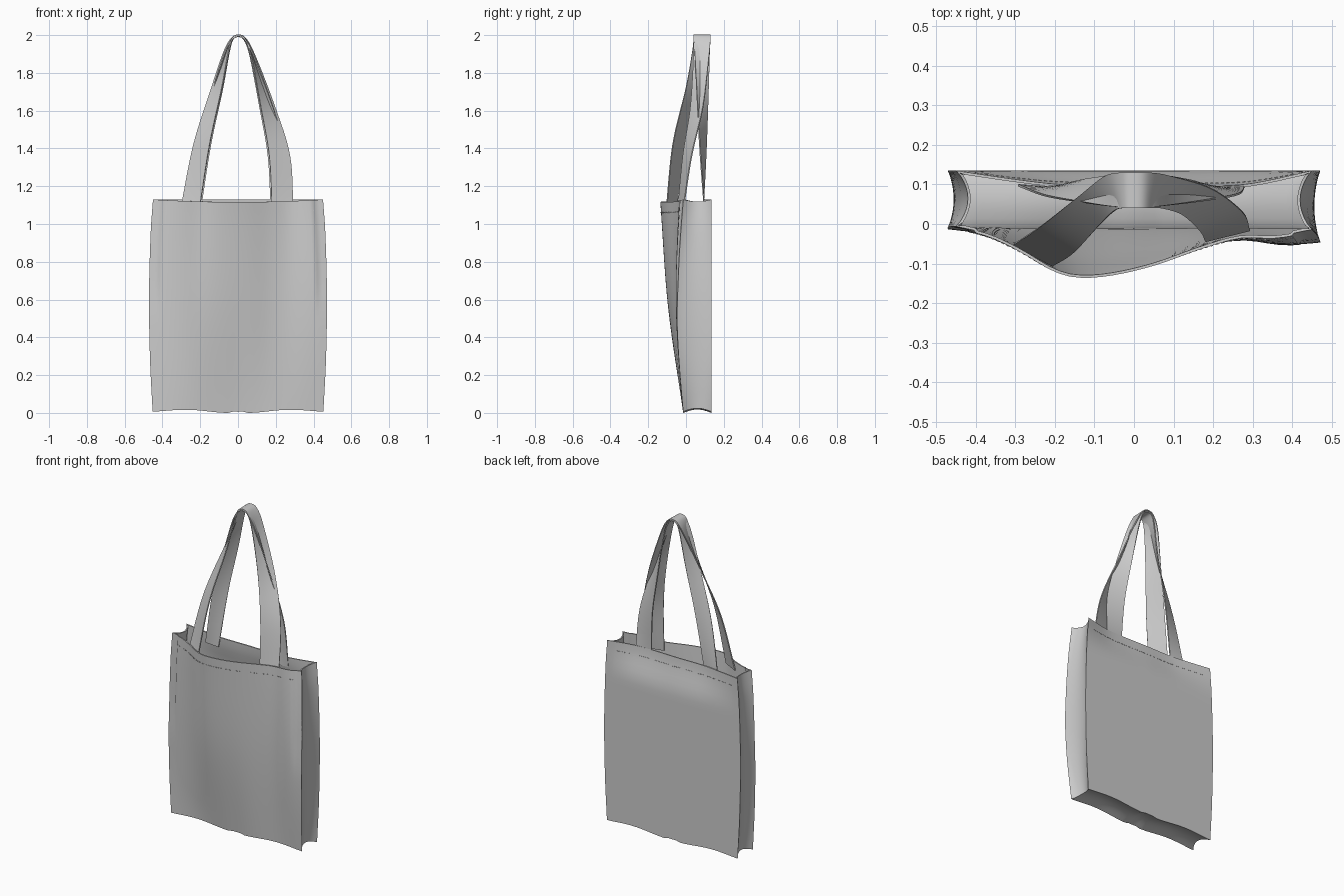
import bpy, math
from mathutils import Vector

if "Cube" in bpy.data.objects:
    bpy.data.objects.remove(bpy.data.objects["Cube"])


def lerp(a, b, t):
    return a + (b - a) * t


def smooth(a, b, t):
    t = max(0.0, min(1.0, (t - a) / (b - a)))
    return t * t * (3 - 2 * t)


def spline(pts, x):
    """Smooth value of a list of (x, y) points at x."""
    pts = [pts[0]] + pts + [pts[-1]]
    for i in range(1, len(pts) - 2):
        if x <= pts[i + 1][0] or i == len(pts) - 3:
            (x0, y0), (x1, y1), (x2, y2), (x3, y3) = pts[i - 1:i + 3]
            h = x2 - x1
            t = max(0.0, min(1.0, (x - x1) / h))
            m1, m2 = (y2 - y0) / (x2 - x0) * h, (y3 - y1) / (x3 - x1) * h
            return ((2*t**3 - 3*t*t + 1) * y1 + (t**3 - 2*t*t + t) * m1
                    + (3*t*t - 2*t**3) * y2 + (t**3 - t*t) * m2)


def make(name, verts, faces, thick=0.0, offset=-1, angle=40):
    me = bpy.data.meshes.new(name)
    me.from_pydata(verts, [], faces)
    ob = bpy.data.objects.new(name, me)
    bpy.context.collection.objects.link(ob)
    bpy.ops.object.select_all(action='DESELECT')
    ob.select_set(True)
    bpy.context.view_layer.objects.active = ob
    if thick:
        mod = ob.modifiers.new("thickness", 'SOLIDIFY')
        mod.thickness, mod.offset = thick, offset
        bpy.ops.object.modifier_apply(modifier=mod.name)
    bpy.ops.object.shade_smooth_by_angle(angle=math.radians(angle))
    return ob


# ---- bag shape: front rim, back rim and edge outline
FRONT_RIM = [(-1, -.012), (-.82, -.032), (-.65, -.068), (-.46, -.118), (-.33, -.135),
             (-.15, -.132), (.1, -.107), (.4, -.06), (.6, -.036), (.8, -.036), (1, -.02)]
BACK_RIM = [(-1, .135), (-.65, .112), (-.4, .1), (0, .1), (.4, .096), (.65, .102), (1, .135)]
EDGE_X = [(0, .452), (.25, .466), (.55, .471), (.85, .462), (1, .45)]
FALL = [(0, 0), (.5, .66), (1, 1)]


def base_z(u):
    return .012 + .007 * math.cos((abs(u) - .6) * math.pi / .5) * (abs(u) > .1) - .006 * (1 - abs(u))


def height(u, t, front):
    top = 1.13 - (.014 * (1 - u * u) if front else 0)
    return lerp(base_z(u), top, t)


def front_pt(u, t):
    y = lerp(-.015, spline(FRONT_RIM, u), spline(FALL, t))
    y -= .03 * math.sin(math.pi * t) * smooth(.3, 1, u)
    y += .006 * smooth(.885, .9, abs(u)) * smooth(.4, .65, t)     # edge crease
    return Vector((u * spline(EDGE_X, t), y, height(u, t, True)))


def back_pt(u, t):
    y = lerp(.135, spline(BACK_RIM, u), smooth(.8, 1, t))
    return Vector((u * spline(EDGE_X, t), y, height(u, t, False)))


# ---- bag body: rings around front, side, back, side, then an arched bottom
US = [-1, -.95, -.9, -.885] + [-.84 + 1.68 * i / 28 for i in range(29)] + [.885, .9, .95, 1]
N, M, ROWS = len(US) - 1, 10, 30


def side_pt(u, t, k):
    s = k / M
    p = front_pt(u, t).lerp(back_pt(u, t), s)
    p.x -= u * .03 * math.sin(math.pi * s) ** .8 * (1 - .5 * math.sin(math.pi * t))
    p.z += .018 * math.sin(math.pi * s) * (1 - smooth(0, .15, t))
    p.z -= .012 * math.sin(math.pi * s) * smooth(.85, 1, t)
    return p


verts, faces = [], []
ring = 2 * (N + M)
for r in range(ROWS + 1):
    t = r / ROWS
    verts += [front_pt(u, t) for u in US[:-1]]
    verts += [side_pt(1, t, k) for k in range(M)]
    verts += [back_pt(u, t) for u in US[:0:-1]]
    verts += [side_pt(-1, t, k) for k in range(M, 0, -1)]
for r in range(ROWS):
    for i in range(ring):
        j = (i + 1) % ring
        faces.append((r*ring + i, r*ring + j, (r+1)*ring + j, (r+1)*ring + i))


grid = {}
for i in range(N + 1):
    for k in range(M + 1):
        if k == 0:
            grid[i, k] = i
        elif i == N:
            grid[i, k] = N + k
        elif k == M:
            grid[i, k] = N + M + (N - i)
        elif i == 0:
            grid[i, k] = 2 * N + M + (M - k)
        else:
            s = k / M
            p = front_pt(US[i], 0).lerp(back_pt(US[i], 0), s)
            p.x *= 1 - .06 * math.sin(math.pi * s)
            p.z += .018 * math.sin(math.pi * s)
            grid[i, k] = len(verts)
            verts.append(p)
for i in range(N):
    for k in range(M):
        faces.append((grid[i, k], grid[i, k+1], grid[i+1, k+1], grid[i+1, k]))
make("bag_body", verts, faces, .007)


# ---- hem stitches along front and back
def stitches(name, point, sign):
    vs, fs = [], []
    n = 60
    for i in range(n):
        u = -.88 + 1.76 * i / (n - 1)
        b = len(vs)
        for dy in (-.0012, .0012):
            for du, dt in ((-.008, -.0015), (.008, -.0015), (.008, .0015), (-.008, .0015)):
                vs.append(point(u + du, .95 + dt) + Vector((0, dy + sign * .0008, 0)))
        fs += [tuple(b + v for v in f) for f in
               ((0, 1, 5, 4), (1, 2, 6, 5), (2, 3, 7, 6), (3, 0, 4, 7), (0, 3, 2, 1), (4, 5, 6, 7))]
    make(name, vs, fs)


stitches("front_stitches", front_pt, -1)
stitches("back_stitches", back_pt, 1)

# ---- straps: outer x, inner x, outer y, inner y, z along each loop
STRAP = [(-.305, -.205, -.052, -.105, 1.07), (-.235, -.15, -.005, -.07, 1.42),
         (-.14, -.085, .07, 0, 1.72), (-.075, -.05, .12, .033, 1.91),
         (-.035, -.03, .13, .04, 1.982), (0, 0, .13, .04, 2.0),
         (.04, .035, .13, .04, 1.982), (.09, .068, .122, .04, 1.89),
         (.195, .12, .09, .025, 1.62), (.275, .165, .03, -.015, 1.36),
         (.293, .18, -.015, -.043, 1.07)]


def strap(name, rows):
    vs, fs, w, steps = [], [], 4, 80
    cols = [[(i, row[c]) for i, row in enumerate(rows)] for c in range(5)]
    for s in range(steps + 1):
        xo, xi, yo, yi, z = (spline(c, s / steps * (len(rows) - 1)) for c in cols)
        for k in range(w + 1):
            vs.append((lerp(xo, xi, k / w), lerp(yo, yi, k / w), z))
    for s in range(steps):
        for k in range(w):
            a = s * (w + 1) + k
            fs.append((a, a + 1, a + w + 2, a + w + 1))
    make(name, vs, fs, .006, 0)


strap("front_strap", STRAP)
back = []
for xo, xi, yo, yi, z in STRAP:
    h = ((z - 1.07) / .93) ** .8
    back.append((xo * .96, xi * .96, lerp(.098, .042, h), lerp(.09, .128, h), z - .008 * h))
strap("back_strap", back)
